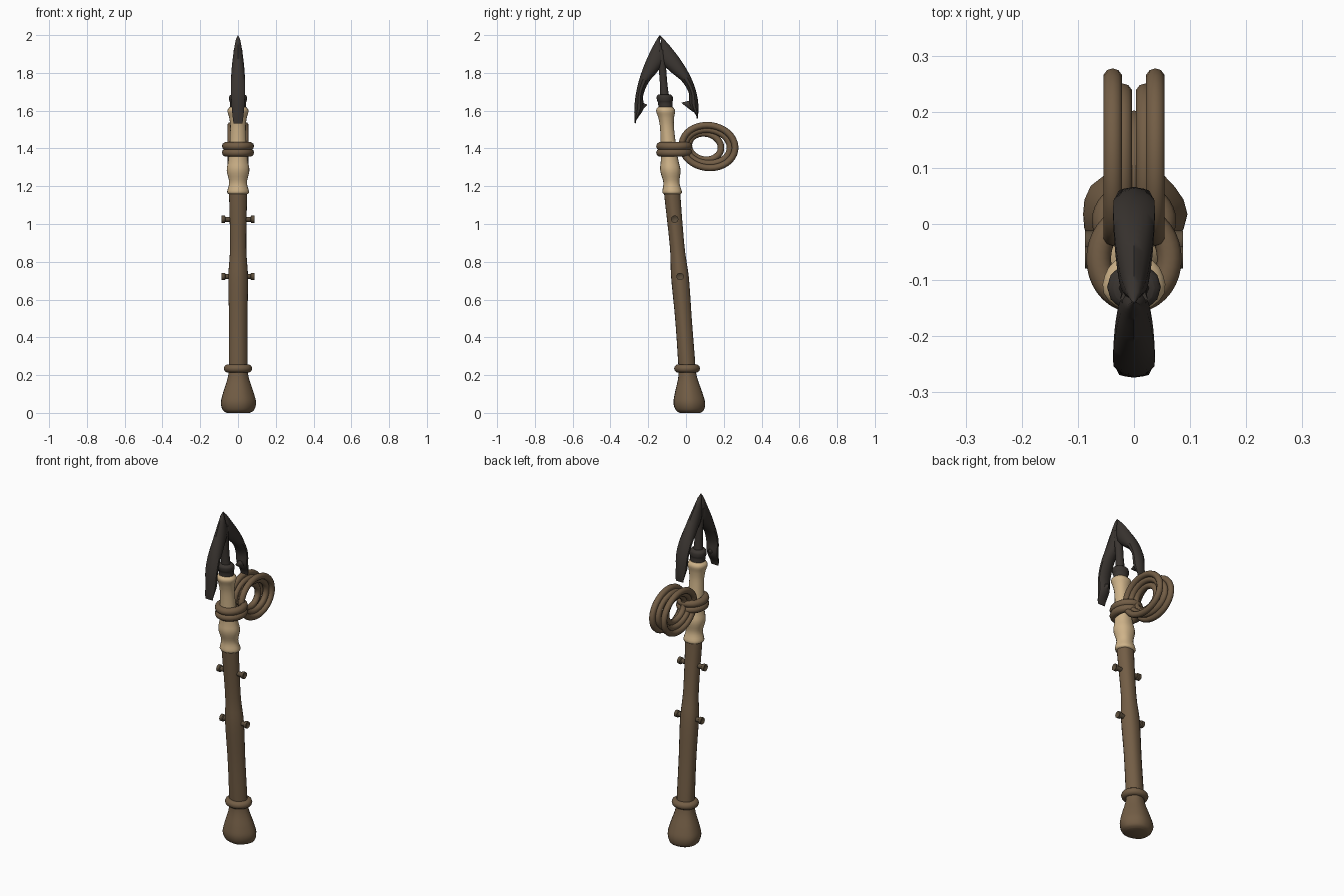
import bpy, bmesh
from math import sin, cos, pi, tau, radians
from mathutils import Vector

cube = bpy.data.objects.get("Cube")
if cube:
    bpy.data.objects.remove(cube)


def material(name, red, green, blue):
    m = bpy.data.materials.new(name)
    m.use_nodes = True
    m.diffuse_color = (red, green, blue, 1)
    bsdf = m.node_tree.nodes["Principled BSDF"]
    bsdf.inputs["Base Color"].default_value = m.diffuse_color
    bsdf.inputs["Roughness"].default_value = 0.8
    return m


WOOD = material("brown wood", 0.17, 0.11, 0.06)
BONE = material("pale bone", 0.62, 0.45, 0.25)
IRON = material("dark iron", 0.042, 0.035, 0.03)
PEG = material("dark peg wood", 0.105, 0.075, 0.045)


def lean(z):
    """The weapon leans forward, its shaft bowed back: y of the axis at height z."""
    return 0.021 - 0.08 * z + max(0, 0.006 * sin(pi * z / 1.1))


def circle(sides):
    return [(cos(tau * k / sides), sin(tau * k / sides)) for k in range(sides)]


def loft(name, rings, mat, closed=False):
    """Skin a list of point rings into one smooth shaded part."""
    bm = bmesh.new()
    verts = [[bm.verts.new(p) for p in ring] for ring in rings]
    pairs = list(zip(verts, verts[1:]))
    if closed:
        pairs.append((verts[-1], verts[0]))
    else:
        bm.faces.new(verts[0])
        bm.faces.new(verts[-1])
    for low, high in pairs:
        for i in range(len(low)):
            bm.faces.new((low[i - 1], low[i], high[i], high[i - 1]))
    bmesh.ops.recalc_face_normals(bm, faces=bm.faces)
    mesh = bpy.data.meshes.new(name)
    bm.to_mesh(mesh)
    bm.free()
    mesh.materials.append(mat)
    part = bpy.data.objects.new(name, mesh)
    bpy.context.collection.objects.link(part)
    bpy.ops.object.select_all(action="DESELECT")
    bpy.context.view_layer.objects.active = part
    part.select_set(True)
    bpy.ops.object.shade_smooth_by_angle(angle=radians(45))


def spline(stations, steps=4):
    """Smooth interpolation through the stations."""
    points = [Vector(s) for s in stations]
    points = [points[0]] + points + [points[-1]]
    smooth = []
    for a, b, c, d in zip(points, points[1:], points[2:], points[3:]):
        for k in range(steps):
            t = k / steps
            bend = (2 * a - 5 * b + 4 * c - d) + (3 * b - a - 3 * c + d) * t
            smooth.append(b + ((c - a) + bend * t) * t / 2)
    return smooth + [points[-1]]


def column(name, profile, mat, sides=20, flute=0.0):
    """Leaning turned part from (height, radius) stations, slightly flat in y."""
    rings = []
    for z, radius in spline(profile):
        ring = []
        for i, (x, y) in enumerate(circle(sides)):
            r = radius * (1 + flute * cos(tau * i * 5 / sides + z))
            ring.append((r * x, lean(z) + 0.9 * r * y, z))
        rings.append(ring)
    loft(name, rings, mat)


def rope_loop(name, centre, u, v, thickness):
    """Closed elliptical rope with half axes u and v."""
    centre, u, v = Vector(centre), Vector(u), Vector(v)
    axis = u.cross(v).normalized()
    rings = []
    for c, s in circle(36):
        outward = (c * u / u.length_squared + s * v / v.length_squared).normalized()
        path = centre + c * u + s * v
        rings.append([path + thickness * (a * outward + b * axis) for a, b in circle(10)])
    loft(name, rings, WOOD, closed=True)


def blade(name, reach, drop, widths):
    """Barbed blade sweeping from the point out to reach and down by drop."""
    def edge(t):
        return Vector((0, reach * sin(1.8 * t) ** 0.9 - 0.14, 2 - drop * t))

    rings = []
    steps = len(widths) - 1
    for i, (width, _) in enumerate(spline([(w, 0) for w in widths])):
        t = min(max(i / (4 * steps), 0.002), 0.998)
        along = (edge(t + 0.001) - edge(t - 0.001)).normalized()
        inward = Vector((0, along.z, -along.y)) * (1 if reach > 0 else -1)
        half = inward * max(width, 0.004) / 2
        side = Vector((0.039 * sin(2.7 * t) ** 0.55, 0, 0))
        middle = edge(t) + half
        rings.append([middle + half * a + side * b for a, b in circle(10)])
    loft(name, rings, IRON)


def hook(name, base, tip, height):
    """Small spike pointing inward from a blade."""
    base, tip = Vector(base), Vector(tip)
    rings = []
    for t in (0, 0.5, 0.95):
        size = height * (1 - t)
        rings.append([base.lerp(tip, t) + Vector((size * a * 0.8, 0, size * b))
                      for a, b in circle(8)])
    loft(name, rings, IRON)


# Wooden shaft with flared butt and raised ring
column("shaft", [(0, 0.06), (0.015, 0.083), (0.055, 0.093), (0.11, 0.08),
                 (0.2, 0.053), (0.3, 0.05), (0.5, 0.049), (0.72, 0.052),
                 (0.88, 0.043), (1.17, 0.048)], WOOD, flute=0.025)
rope_loop("shaft_ring", (0, lean(0.235), 0.235), (0.053, 0, 0), (0, 0.047, 0), 0.022)

# Pegs with wider hollowed heads on both sides of the shaft
peg_profile = ((0.02, 0.014), (0.066, 0.014), (0.07, 0.02), (0.087, 0.02), (0.08, 0.009))
for level, z in (("upper", 1.025), ("lower", 0.722)):
    for label, side in (("left", 1), ("right", -1)):
        loft(f"{level}_{label}_peg",
             [[(side * x, lean(z) + r * a, z + r * b) for a, b in circle(10)]
              for x, r in peg_profile], PEG)

# Carved bone socket
column("bone_socket", [(1.157, 0.046), (1.17, 0.058), (1.22, 0.047), (1.285, 0.06),
                       (1.35, 0.05), (1.5, 0.041), (1.56, 0.046), (1.6, 0.056),
                       (1.62, 0.042)], BONE, flute=0.02)

# Rope lashing round the socket
for label, z in (("lower", 1.378), ("upper", 1.412)):
    rope_loop(f"{label}_lashing", (0, -0.062, z), (0.063, 0, 0), (0, 0.074, 0), 0.022)

# Hanging coil: nested loops gathered at the lashing (spread, centre, half length, half height)
coils = (("outer", 0.038, 0.119, 0.141, 0.113), ("middle", 0.02, 0.115, 0.118, 0.09),
         ("inner", 0, 0.1, 0.085, 0.07))
for label, spread, centre, length, height in coils:
    for hand, side in (("left", 1), ("right", -1)) if spread else (("centre", 0),):
        rope_loop(f"{label}_{hand}_coil", (side * spread, centre, 1.41),
                  (0, length, 0), (0, -0.008, height), 0.0175)

# Iron collar and stem
column("collar", [(1.61, 0.042), (1.64, 0.042), (1.655, 0.047), (1.675, 0.047),
                  (1.686, 0.036)], IRON, sides=12)
column("stem", [(1.67, 0.028), (1.75, 0.023), (1.92, 0.024)], IRON, sides=10)

# Barbed head with hooks facing the stem
blade_widths = (0, 0.085, 0.08, 0.052, 0.04, 0.048, 0)
blade("back_blade", 0.206, 0.445, blade_widths)
blade("front_blade", -0.134, 0.47, blade_widths)
hook("back_hook", (0, 0.04, 1.625), (0, -0.026, 1.642), 0.034)
hook("front_hook", (0, -0.25, 1.615), (0, -0.204, 1.632), 0.034)
